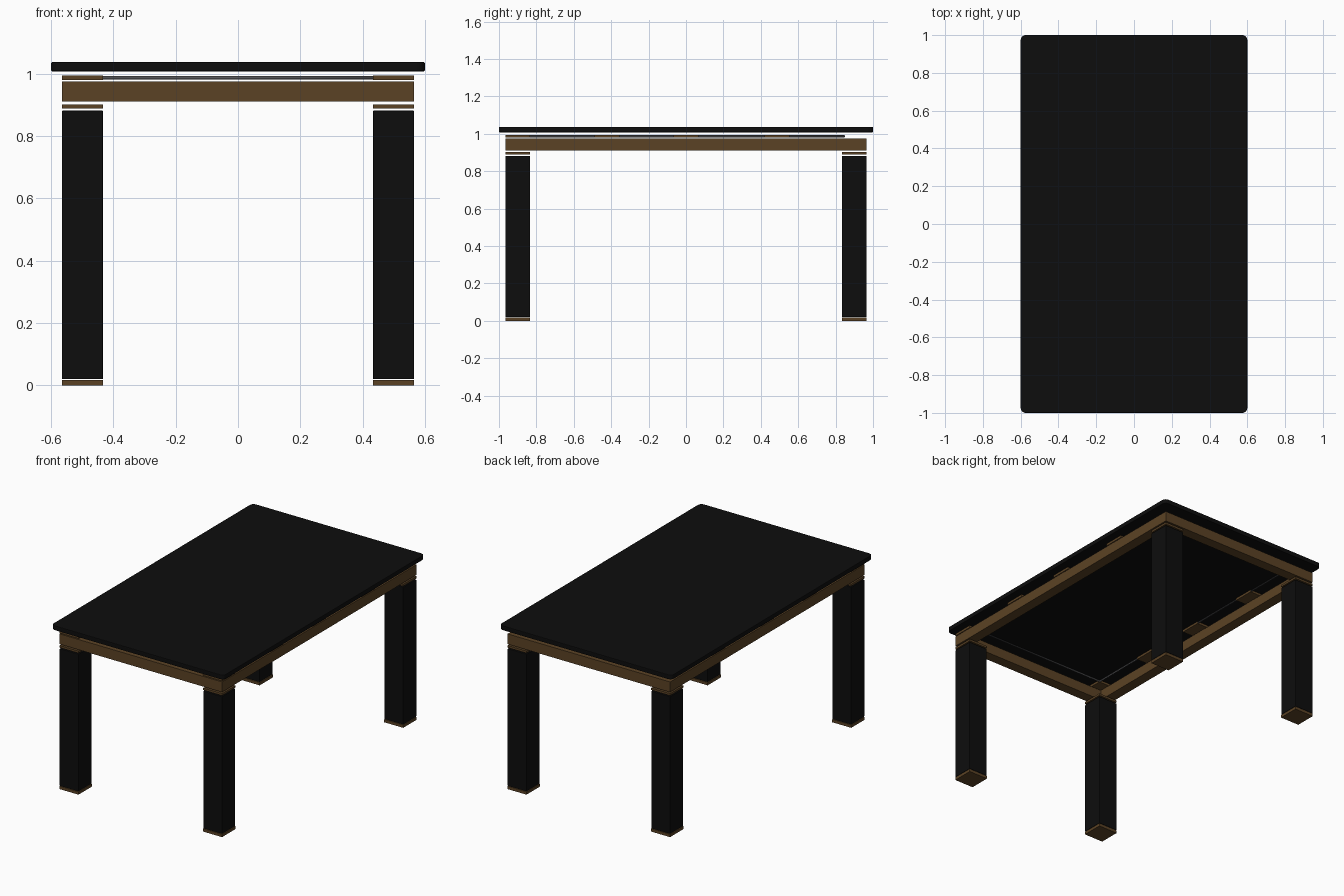
import bpy
import bmesh

cube = bpy.data.objects.get("Cube")
if cube:
    bpy.data.objects.remove(cube, do_unlink=True)


def material(name, colour):
    mat = bpy.data.materials.new(name)
    mat.use_nodes = True
    mat.diffuse_color = (*colour, 1)
    mat.node_tree.nodes["Principled BSDF"].inputs["Base Color"].default_value = (*colour, 1)
    return mat


BLACK = material("black_lacquer", (0.004, 0.004, 0.004))
WOOD = material("brown_wood", (0.105, 0.055, 0.018))
GREY = material("grey_metal", (0.09, 0.09, 0.095))


def box(name, x, y, z, mat, bevel=0.0, corner=0.0):
    """Box from (low, high) ranges; corner rounds the uprights, bevel softens all edges."""
    bm = bmesh.new()
    bmesh.ops.create_cube(bm, size=1)
    for v in bm.verts:
        v.co = [r[0] if c < 0 else r[1] for c, r in zip(v.co, (x, y, z))]
    if corner:
        uprights = [e for e in bm.edges if abs(e.verts[0].co.z - e.verts[1].co.z) > 0.001]
        bmesh.ops.bevel(bm, geom=uprights, offset=corner, segments=5,
                        profile=0.5, affect='EDGES')
    mesh = bpy.data.meshes.new(name)
    bm.to_mesh(mesh)
    bm.free()
    mesh.materials.append(mat)
    obj = bpy.data.objects.new(name, mesh)
    bpy.context.collection.objects.link(obj)
    if bevel:
        mod = obj.modifiers.new("soft_edges", 'BEVEL')
        mod.width = bevel
        mod.segments = 2
        mod.limit_method = 'ANGLE'
    return obj


def span(centre, size):
    return centre - size / 2, centre + size / 2


X, Y = 0.565, 0.965        # outer edge of the frame
LEG = 0.132                # leg width
BEAM = 0.066               # beam thickness
LX, LY = X - LEG / 2, Y - LEG / 2

# Table top
box("table_top", (-0.6, 0.6), (-1, 1), (1.008, 1.037), BLACK, 0.004, 0.026)

# Legs with feet and cap plates
for sx, side in ((1, "left"), (-1, "right")):
    for sy, end in ((-1, "front"), (1, "back")):
        tag = f"{end}_{side}"
        lx, ly = span(sx * LX, LEG), span(sy * LY, LEG)
        box(f"{tag}_leg", lx, ly, (0.02, 0.882), BLACK, 0.003)
        box(f"{tag}_foot", lx, ly, (0, 0.018), WOOD)
        box(f"{tag}_leg_cap", lx, ly, (0.889, 0.902), WOOD)

# Frame beams
FRAME_Z = (0.911, 0.975)
for s, side in ((1, "left"), (-1, "right")):
    box(f"{side}_beam", span(s * (X - BEAM / 2), BEAM), (-Y, Y), FRAME_Z, WOOD)
for s, end in ((-1, "front"), (1, "back")):
    box(f"{end}_beam", (-X + BEAM, X - BEAM), span(s * (Y - BEAM / 2), BEAM), FRAME_Z, WOOD)

# Support pads between frame and top
for s, side in ((1, "left"), (-1, "right")):
    for i, y in enumerate((-LY, -0.422, 0, 0.487)):
        box(f"{side}_pad_{i + 1}", span(s * LX, LEG), span(y, LEG), (0.98, 0.995), WOOD)

# Thin metal rail loop inside the frame
curve = bpy.data.curves.new("rail_loop", 'CURVE')
curve.dimensions = '3D'
curve.bevel_depth = 0.006
curve.bevel_resolution = 2
line = curve.splines.new('POLY')
line.points.add(3)
for p, (x, y) in zip(line.points, ((-1, -0.836), (1, -0.836), (1, 0.847), (-1, 0.847))):
    p.co = (x * 0.438, y, 0.987, 1)
line.use_cyclic_u = True
curve.materials.append(GREY)
bpy.context.collection.objects.link(bpy.data.objects.new("rail_loop", curve))
